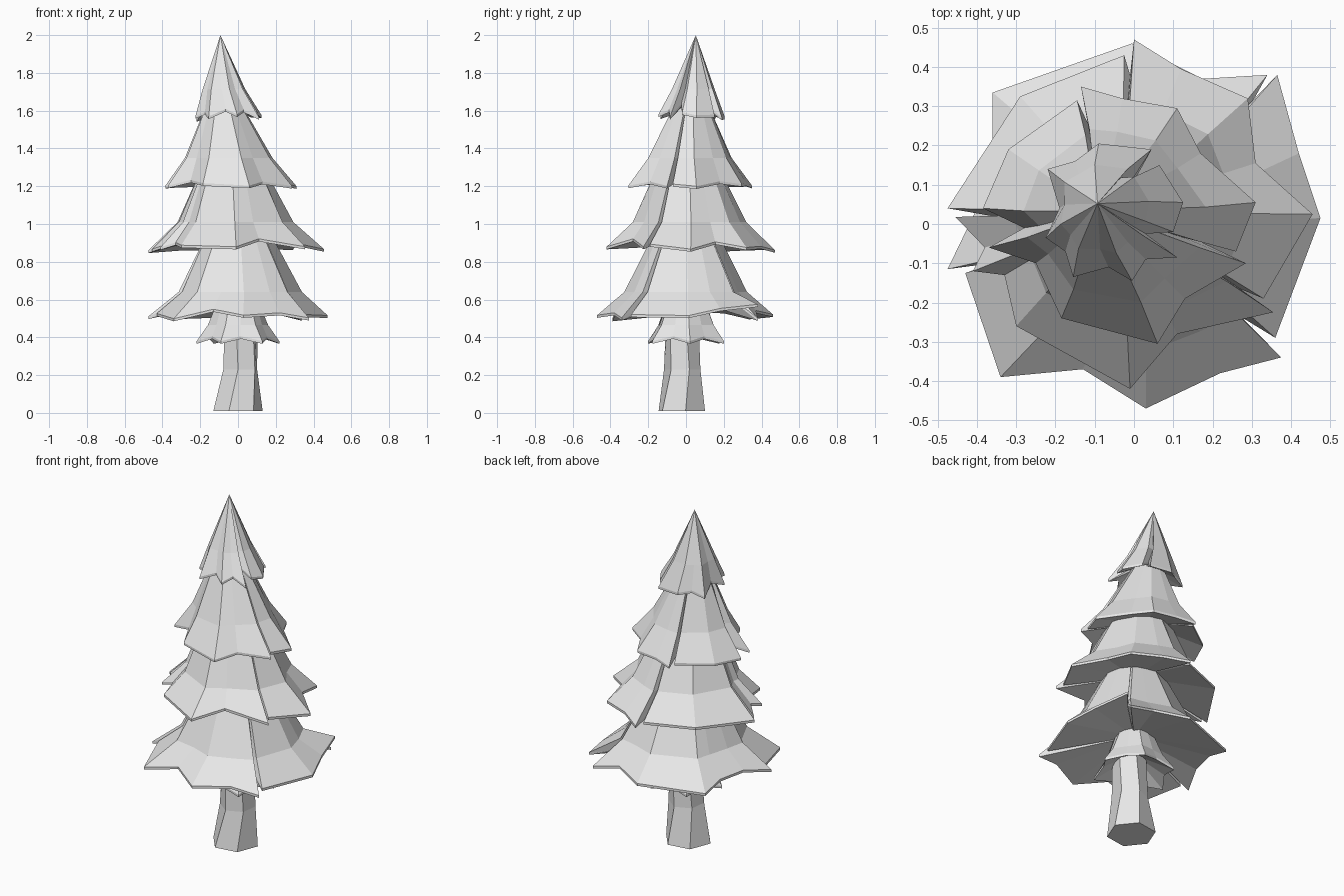
import bpy, bmesh, math

if "Cube" in bpy.data.objects:
    bpy.data.objects.remove(bpy.data.objects["Cube"])

mat = bpy.data.materials.new("light_grey")
mat.diffuse_color = (0.8, 0.8, 0.8, 1)
mat.use_nodes = True
mat.node_tree.nodes["Principled BSDF"].inputs["Base Color"].default_value = mat.diffuse_color


def loft(name, rings):
    """Skin a list of equal-length rings (a one-point ring is a tip) into a flat-shaded object."""
    bm = bmesh.new()
    rv = [[bm.verts.new(p) for p in r] for r in rings]
    for a, b in zip(rv, rv[1:]):
        n = max(len(a), len(b))
        for i in range(n):
            j = (i + 1) % n
            if len(a) == 1:
                bm.faces.new((a[0], b[j], b[i]))
            elif len(b) == 1:
                bm.faces.new((a[i], a[j], b[0]))
            else:
                bm.faces.new((a[i], a[j], b[j], b[i]))
    bmesh.ops.recalc_face_normals(bm, faces=bm.faces)
    me = bpy.data.meshes.new(name)
    bm.to_mesh(me)
    bm.free()
    me.materials.append(mat)
    ob = bpy.data.objects.new(name, me)
    bpy.context.collection.objects.link(ob)
    return ob


def tier(name, rim, centre, z_low, slope, mid, top, lift={}):
    """Flared skirt of branches: hollowed underside, thin ragged lip, bend, narrow top.
    mid and top are (x, y, z, radius); the tips of the rim hang lower than its notches;
    lift raises single rim points."""
    cx, cy = centre
    rad = [math.hypot(x - cx, y - cy) for x, y in rim]
    ang = [math.atan2(y - cy, x - cx) for x, y in rim]
    r_max, r_avg = max(rad), sum(rad) / len(rad)
    lip = [(x, y, z_low + slope * (r_max - r) + lift.get(i, 0))
           for i, ((x, y), r) in enumerate(zip(rim, rad))]
    under = [(x, y, z - 0.014) for x, y, z in lip]

    def ring(c, follow):
        out = []
        for r, a in zip(rad, ang):
            q = min(c[3] * (1 - follow + follow * r / r_avg), 0.86 * r)
            out.append((c[0] + q * math.cos(a), c[1] + q * math.sin(a), c[2]))
        return out

    rings = [[(cx, cy, z_low + 0.11)], under, lip, ring(mid, 0.5)]
    if top[3] > 0:
        rings.append(ring(top, 0))
    rings.append([top[:3]])
    return loft(name, rings)


# Trunk: six-sided, twisted, flared at the foot
def trunk_ring(x, y, z, r, twist):
    return [(x + r * math.cos(twist + i * math.tau / 6),
             y + r * math.sin(twist + i * math.tau / 6), z) for i in range(6)]

loft("trunk", [[(0, -0.022, 0.01)], trunk_ring(0, -0.022, 0.01, 0.132, 0.15),
               trunk_ring(0.012, -0.02, 0.23, 0.097, 0.4),
               trunk_ring(0.018, -0.02, 0.60, 0.088, 0.15), [(0.018, -0.02, 0.60)]])

# Small skirt under the lowest branches
star = []
for i in range(12):
    r = 0.22 if i % 2 == 0 else 0.168
    a = 0.1 + i * math.tau / 12
    star.append((r * math.cos(a), r * math.sin(a)))
tier("small_skirt", star, (0, 0), 0.38, 0.5, (0, 0, 0.465, 0.15), (0, 0, 0.66, 0.08))

# Lowest branches
tier("lower_branches",
     [(.475, .015), (.42, .18), (.365, .38), (.29, .29), (.34, .38), (.175, .37), (-.005, .46),
      (-.36, .335), (-.36, .2), (-.40, .04), (-.475, -.115), (-.36, -.10), (-.43, -.125),
      (-.34, -.39), (-.13, -.37), (.03, -.47), (.22, -.38), (.375, -.34), (.27, -.235),
      (.36, -.29)],
     (0, 0), 0.495, 0.4, (0.01, 0, 0.64, 0.32), (0, 0, 1.02, 0.135),
     {2: 0.08, 1: 0.03, 3: 0.03})

# Second branches
tier("middle_branches",
     [(.455, .025), (.31, .155), (.29, .32), (.12, .395), (0, .47), (-.01, .38), (-.025, .43),
      (-.29, .325), (-.475, .04), (-.36, .02), (-.455, .018), (-.38, -.06), (-.41, -.12),
      (-.33, -.13), (-.30, -.26), (-.01, -.42), (.11, -.28), (.355, -.225), (.27, -.165),
      (.33, -.19)],
     (0, 0), 0.86, 0.35, (-0.01, 0.01, 1.01, 0.285), (-0.03, 0.01, 1.35, 0.14))

# Third branches
tier("upper_branches",
     [(.31, .055), (.17, .18), (.11, .295), (-.03, .32), (-.135, .35), (-.11, .24),
      (-.145, .315), (-.32, .19), (-.385, .04), (-.28, -.01), (-.37, -.06), (-.25, -.1),
      (-.185, -.24), (.06, -.305), (.13, -.19), (.285, -.1), (.17, -.045), (.26, -.07)],
     (-.04, .02), 1.2, 0.3, (-0.05, 0.02, 1.35, 0.215), (-0.08, 0.03, 1.70, 0.06))

# Pointed crown, leaning slightly
tier("crown",
     [(.125, .055), (.1, -.02), (.03, -.025), (.11, -.085), (.03, -.09), (-.005, -.145),
      (-.065, -.11), (-.155, -.135), (-.175, -.07), (-.225, -.035), (-.19, .04), (-.22, .14),
      (-.15, .16), (-.09, .205), (.045, .19), (0, .12), (.065, .15)],
     (-.05, .02), 1.555, 0.7, (-0.075, 0.035, 1.715, 0.11), (-0.093, 0.052, 2.0, 0))
